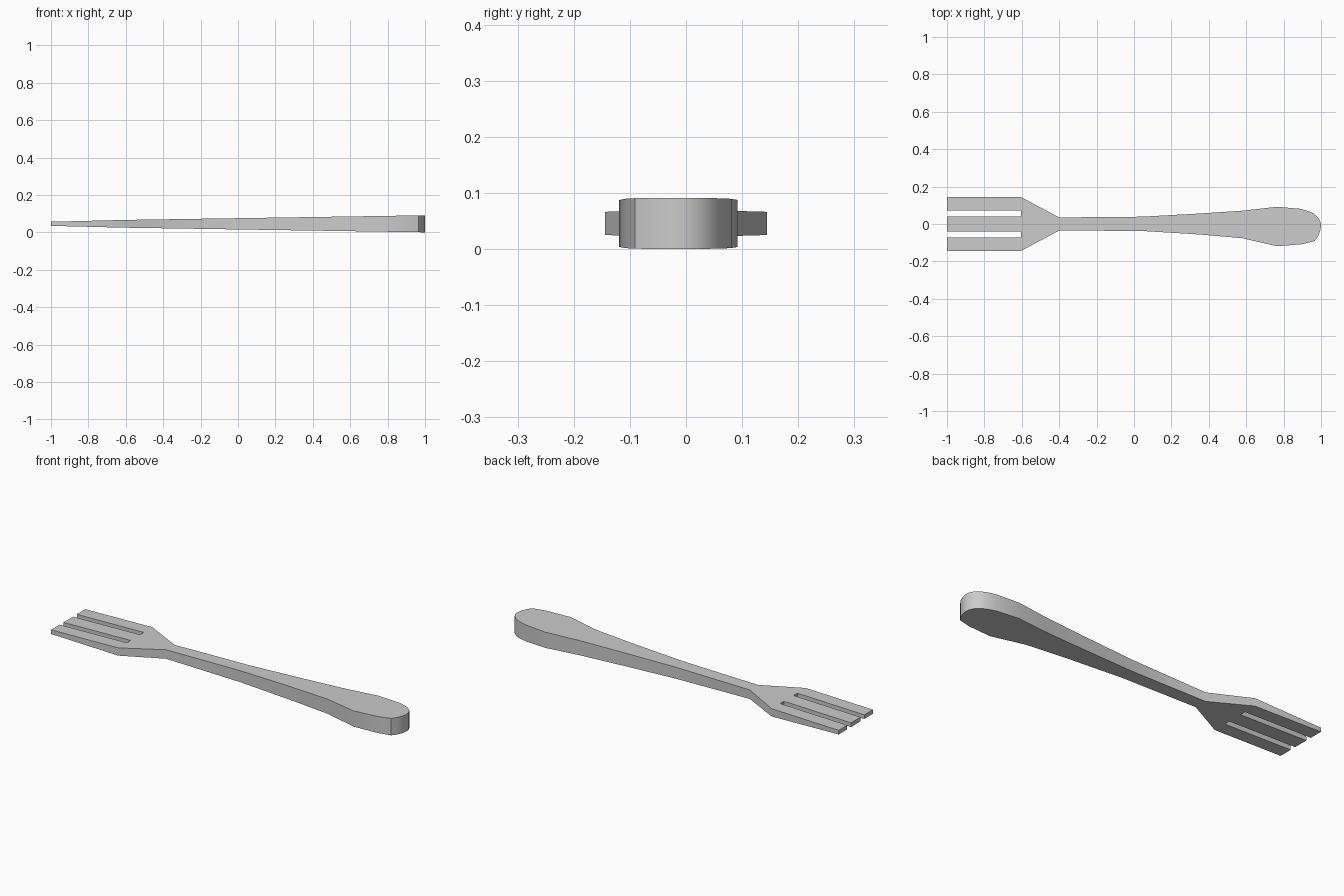
import bpy, bmesh

if "Cube" in bpy.data.objects:
    bpy.data.objects.remove(bpy.data.objects["Cube"])

ROOT = -0.605          # where the tines meet the head
MID_Z = 0.0455         # mid plane of the fork


def half_thickness(x):
    """Thickness tapers gently along the handle, faster along the tines."""
    if x < ROOT:
        t = (x + 1) / (ROOT + 1)
        return 0.011 + t * (0.0207 - 0.011)
    t = (x - ROOT) / (1 - ROOT)
    return 0.0207 + t * (0.0455 - 0.0207)


# Tine spans across the width, from one side to the other
tines = [(-0.144, -0.072), (-0.04, 0.04), (0.072, 0.144)]

# Lower handle edge, rounded end, then upper handle edge
handle = [(-0.40, -0.035), (0.04, -0.037), (0.35, -0.056), (0.58, -0.076),
          (0.765, -0.119), (0.90, -0.108), (0.966, -0.091), (0.984, -0.066),
          (0.995, -0.038), (1.0, -0.012), (0.998, 0.008), (0.987, 0.031),
          (0.965, 0.053), (0.935, 0.068), (0.89, 0.081), (0.765, 0.092),
          (0.58, 0.071), (0.35, 0.056), (0.04, 0.039), (-0.40, 0.035)]

# Flat outline: head and handle in one face, plus one face per tine
bm = bmesh.new()
roots = [y for span in tines for y in span]
outline = handle + [(ROOT, y) for y in reversed(roots)]
faces = [bm.faces.new([bm.verts.new((x, y, 0)) for x, y in outline])]
for y0, y1 in tines:
    corners = [(-1, y0), (ROOT, y0), (ROOT, y1), (-1, y1)]
    bm.faces.new([bm.verts.new((x, y, 0)) for x, y in corners])
bmesh.ops.remove_doubles(bm, verts=bm.verts[:], dist=1e-5)

# Thicken and taper
ext = bmesh.ops.extrude_face_region(bm, geom=bm.faces[:])
top = {g for g in ext["geom"] if isinstance(g, bmesh.types.BMVert)}
for v in bm.verts:
    h = half_thickness(v.co.x)
    v.co.z = MID_Z + (h if v in top else -h)
bmesh.ops.recalc_face_normals(bm, faces=bm.faces[:])

mesh = bpy.data.meshes.new("fork")
bm.to_mesh(mesh)
bm.free()
fork = bpy.data.objects.new("fork", mesh)
bpy.context.collection.objects.link(fork)

# Smooth round end, crisp rims
bpy.context.view_layer.objects.active = fork
fork.select_set(True)
bpy.ops.object.shade_smooth_by_angle(angle=0.52)
